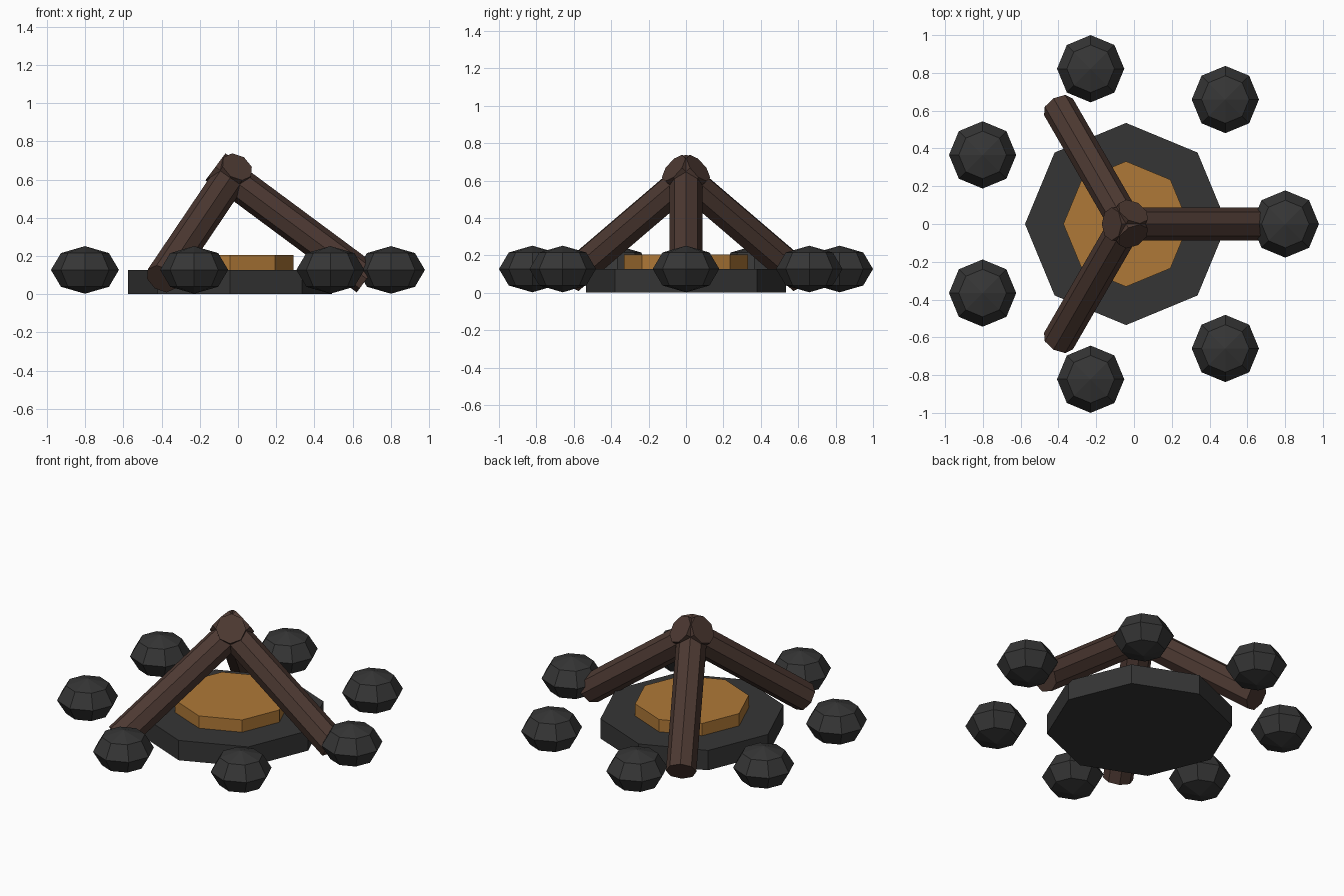
import bpy, bmesh, math
from mathutils import Matrix, Vector

if "Cube" in bpy.data.objects:
    bpy.data.objects.remove(bpy.data.objects["Cube"])

CX = -0.042  # centre of the fire ring


def material(name, rgb):
    m = bpy.data.materials.new(name)
    m.diffuse_color = (*rgb, 1)
    m.use_nodes = True
    m.node_tree.nodes["Principled BSDF"].inputs["Base Color"].default_value = m.diffuse_color
    return m


STONE = material("dark stone", (0.036, 0.036, 0.036))
EMBER = material("amber ember", (0.43, 0.19, 0.038))
WOOD = material("dark wood", (0.074, 0.041, 0.032))


def add(name, bm, mat, matrix):
    mesh = bpy.data.meshes.new(name)
    bm.to_mesh(mesh)
    bm.free()
    mesh.materials.append(mat)
    ob = bpy.data.objects.new(name, mesh)
    ob.matrix_world = matrix
    bpy.context.collection.objects.link(ob)


def prism(name, radius, depth, mat, matrix):
    bm = bmesh.new()
    bmesh.ops.create_cone(bm, cap_ends=True, segments=8, radius1=radius,
                          radius2=radius, depth=depth)
    add(name, bm, mat, matrix)


# Ash base and ember bed
prism("ash_base", 0.535, 0.126, STONE, Matrix.Translation((CX, 0, 0.063)))
prism("ember_bed", 0.332, 0.124, EMBER, Matrix.Translation((CX, 0, 0.142)))

# Ring of seven flattened stones
for i in range(7):
    a = math.tau * i / 7
    bm = bmesh.new()
    bmesh.ops.create_uvsphere(bm, u_segments=8, v_segments=4, radius=0.178)
    pos = (CX + 0.843 * math.cos(a), 0.843 * math.sin(a), 0.127)
    add(f"ring_stone_{i + 1}", bm, STONE,
        Matrix.Translation(pos) @ Matrix.Diagonal((1, 1, 0.7, 1)))

# Three leaning logs crossing just past the centre
top, foot = Vector((-0.076, 0, 0.667)), Vector((0.716, 0, 0.08))
axis = top - foot
lean = Matrix.Rotation(math.atan2(axis.x, axis.z), 4, 'Y')
for i in range(3):
    place = (Matrix.Translation((CX, 0, 0))
             @ Matrix.Rotation(math.tau * i / 3, 4, 'Z')
             @ Matrix.Translation((top + foot) / 2) @ lean)
    prism(f"leaning_log_{i + 1}", 0.088, axis.length, WOOD, place)
